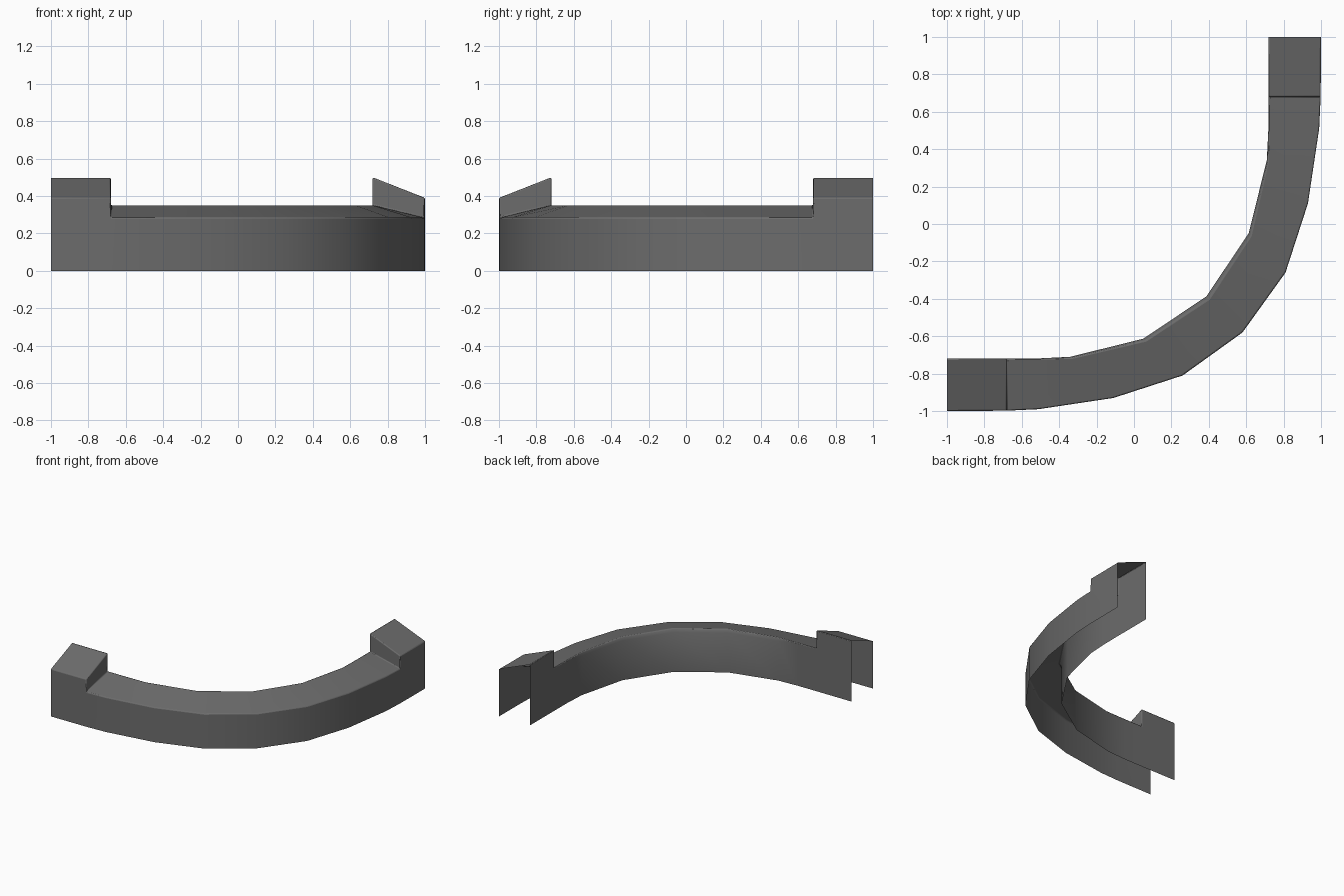
import bpy, bmesh
from mathutils import Vector

if "Cube" in bpy.data.objects:
    bpy.data.objects.remove(bpy.data.objects["Cube"])

# Plan of one half: (outer point, inner point, lip width); the rest is mirrored
HALF = [((-0.68, -0.998), (-0.68, -0.72), 0.0),
        ((-0.51, -0.99), (-0.51, -0.719), 0.0),
        ((-0.11, -0.93), (-0.34, -0.71), 0.008),
        ((0.26, -0.81), (0.05, -0.613), 0.015)]
MIDDLE = ((0.58, -0.58), (0.387, -0.387), 0.018)
CURB_OUT, CURB_IN, LIP_Z = 0.285, 0.352, 0.325
BLOCK_OUT, BLOCK_IN = 0.39, 0.50


def flip(p):
    return (-p[1], -p[0])


bm = bmesh.new()
cache = {}


def vert(p, z):
    key = (round(p[0], 4), round(p[1], 4), round(z, 4))
    if key not in cache:
        cache[key] = bm.verts.new(key)
    return cache[key]


def face(verts):
    unique = list(dict.fromkeys(verts))
    if len(unique) > 2:
        bm.faces.new(unique)


def column(p, *heights):
    return [vert(p, z) for z in heights]


def strip(a, b):
    """Outer wall, sloped top and inner wall between two stations."""
    face(b[0] + a[0][::-1])
    face([a[0][-1], b[0][-1], b[2][-1], a[2][-1]])
    face(a[2] + b[2][::-1])
    face(a[1] + b[1][::-1])


def curb_ring(station):
    o, i, lip = station
    inward = (Vector(o) - Vector(i)).normalized() * lip
    wall_z = LIP_Z if lip else CURB_IN
    lip_top = vert(Vector(i) + inward, CURB_IN)
    wall = column(i, 0, wall_z)
    return column(o, 0, CURB_OUT), wall, [wall[-1], lip_top]


def block_ring(o, i, step):
    outer = column(o, 0, CURB_OUT, BLOCK_OUT) if step else column(o, 0, BLOCK_OUT)
    inner = column(i, 0, CURB_IN, BLOCK_IN) if step else column(i, 0, BLOCK_IN)
    return outer, inner, [inner[-1]]


# Curved low curb
stations = HALF + [MIDDLE] + [(flip(o), flip(i), w) for o, i, w in reversed(HALF)]
rings = [curb_ring(s) for s in stations]
for a, b in zip(rings, rings[1:]):
    strip(a, b)

# Raised end blocks with a step face, open at the ends and underneath
end_o, end_i = (-1, -1), (-1, -0.72)
step_o, step_i = HALF[0][:2]
for mirrored in (False, True):
    f = flip if mirrored else (lambda p: p)
    end = block_ring(f(end_o), f(end_i), False)
    step = block_ring(f(step_o), f(step_i), True)
    strip(*((step, end) if mirrored else (end, step)))
    loop = [step[0][1], step[1][1], step[1][2], step[0][2]]
    face(loop[::-1] if mirrored else loop)

mesh = bpy.data.meshes.new("curved_curb")
bm.to_mesh(mesh)
bm.free()
curb = bpy.data.objects.new("curved_curb", mesh)
bpy.context.collection.objects.link(curb)

grey = bpy.data.materials.new("dark grey")
grey.diffuse_color = (0.15, 0.15, 0.15, 1)
grey.use_nodes = True
grey.node_tree.nodes["Principled BSDF"].inputs["Base Color"].default_value = grey.diffuse_color
mesh.materials.append(grey)

bpy.context.view_layer.objects.active = curb
curb.select_set(True)
bpy.ops.object.shade_smooth_by_angle(angle=0.6)

# Slightly softened edges
bevel = curb.modifiers.new("soft_edges", 'BEVEL')
bevel.width = 0.007
bevel.segments = 2
bevel.limit_method = 'ANGLE'
bevel.angle_limit = 0.9
